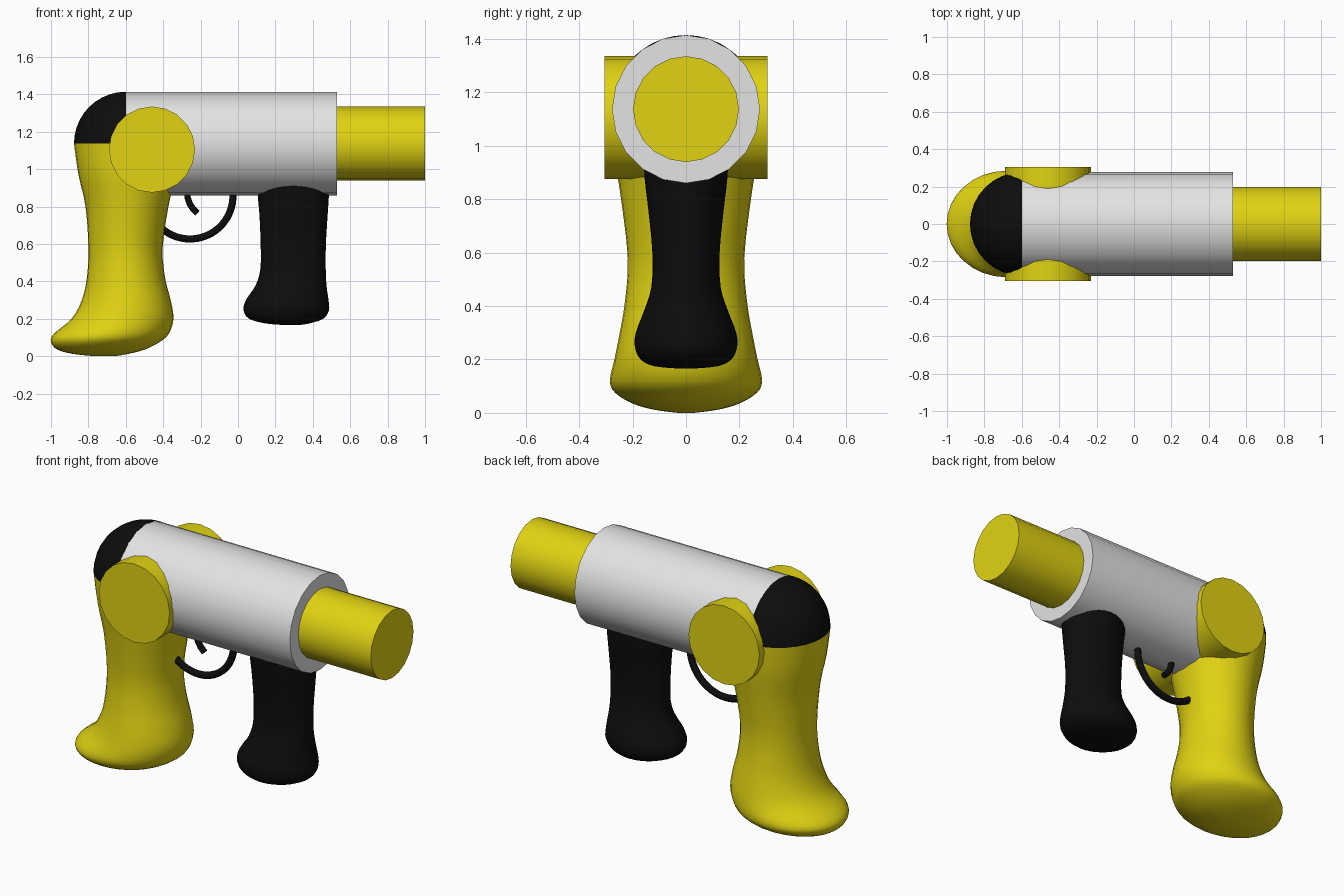
import bpy, bmesh, math
from mathutils import Matrix, Vector

cube = bpy.data.objects.get("Cube")
if cube:
    bpy.data.objects.remove(cube, do_unlink=True)


def material(name, rgb):
    mat = bpy.data.materials.new(name)
    mat.use_nodes = True
    color = (*rgb, 1)
    mat.diffuse_color = color
    mat.node_tree.nodes["Principled BSDF"].inputs["Base Color"].default_value = color
    return mat


YELLOW = material("yellow", (0.75, 0.65, 0.006))
GREY = material("light grey", (0.77, 0.77, 0.77))
BLACK = material("black", (0.004, 0.004, 0.004))

AXIS_Z = 1.137      # height of the body axis
BODY_R = 0.277
BACK_X = -0.6       # where the body meets the rear dome


def finish(bm, name, mat, angle=35):
    bmesh.ops.recalc_face_normals(bm, faces=bm.faces)
    mesh = bpy.data.meshes.new(name)
    bm.to_mesh(mesh)
    bm.free()
    mesh.materials.append(mat)
    obj = bpy.data.objects.new(name, mesh)
    bpy.context.collection.objects.link(obj)
    bpy.ops.object.select_all(action="DESELECT")
    obj.select_set(True)
    bpy.context.view_layer.objects.active = obj
    bpy.ops.object.shade_smooth_by_angle(angle=math.radians(angle))
    return obj


def cylinder(name, mat, radius, length, centre, axis):
    bm = bmesh.new()
    bmesh.ops.create_cone(bm, cap_ends=True, segments=20, radius1=radius, radius2=radius,
                          depth=length, matrix=Matrix.Translation(centre)
                          @ Matrix.Rotation(math.pi / 2, 4, axis))
    return finish(bm, name, mat)


def smooth_rows(rows, steps=3):
    """Catmull-Rom interpolation through the section rows."""
    pts = [Vector(r) for r in rows]
    pts = [pts[0]] + pts + [pts[-1]]
    out = []
    for a, b, c, d in zip(pts, pts[1:], pts[2:], pts[3:]):
        for i in range(steps):
            t = i / steps
            out.append(0.5 * (2 * b + (c - a) * t + (2 * a - 5 * b + 4 * c - d) * t ** 2
                              + (3 * b - a - 3 * c + d) * t ** 3))
    return out + [pts[-1]]


def loft(name, mat, rows, sides=32):
    """Stack of elliptical sections: height, back x, front x, half width."""
    bm = bmesh.new()
    rings = []
    for z, x0, x1, w in smooth_rows(rows):
        ring = []
        for i in range(sides):
            a = math.tau * i / sides
            ring.append(bm.verts.new(((x0 + x1) / 2 + (x1 - x0) / 2 * math.cos(a),
                                      w * math.sin(a), z)))
        rings.append(ring)
    for lower, upper in zip(rings, rings[1:]):
        for i in range(sides):
            j = (i + 1) % sides
            bm.faces.new((lower[i], lower[j], upper[j], upper[i]))
    bm.faces.new(rings[0])
    bm.faces.new(rings[-1])
    return finish(bm, name, mat)


def rod(name, mat, points, radius):
    curve = bpy.data.curves.new(name, "CURVE")
    curve.dimensions = "3D"
    curve.bevel_depth = radius
    curve.bevel_resolution = 3
    curve.use_fill_caps = True
    spline = curve.splines.new("POLY")
    spline.points.add(len(points) - 1)
    for p, (x, z) in zip(spline.points, points):
        p.co = (x, 0, z, 1)
    curve.materials.append(mat)
    obj = bpy.data.objects.new(name, curve)
    bpy.context.collection.objects.link(obj)
    return obj


# Body, barrel and the round side caps
cylinder("body", GREY, BODY_R, 0.53 - BACK_X, ((0.53 + BACK_X) / 2, 0, AXIS_Z), "Y")
cylinder("barrel", YELLOW, 0.198, 0.5, (0.75, 0, AXIS_Z), "Y")
for side, sign in (("left", 1), ("right", -1)):
    cylinder(side + "_side_cap".replace("left", ""), YELLOW, 0.23, 0.25,
             (-0.46, sign * 0.18, 1.105), "X")

# Rear dome: a quarter sphere closing the back of the body
bm = bmesh.new()
bmesh.ops.create_uvsphere(bm, u_segments=32, v_segments=20, radius=BODY_R)
for normal in ((1, 0, 0), (0, 0, -1)):
    bmesh.ops.bisect_plane(bm, geom=bm.verts[:] + bm.edges[:] + bm.faces[:], dist=1e-5,
                           plane_co=(0, 0, 0), plane_no=normal, clear_outer=True)
bmesh.ops.translate(bm, verts=bm.verts, vec=(BACK_X, 0, AXIS_Z))
finish(bm, "rear_dome", BLACK)

# Rear handle with a flared foot
loft("rear_handle", YELLOW, [
    (0.0, -0.76, -0.66, 0.03),
    (0.012, -0.88, -0.59, 0.12),
    (0.035, -0.965, -0.5, 0.2),
    (0.075, -1.0, -0.42, 0.265),
    (0.12, -0.985, -0.37, 0.285),
    (0.2, -0.89, -0.345, 0.268),
    (0.3, -0.835, -0.36, 0.248),
    (0.42, -0.808, -0.39, 0.228),
    (0.58, -0.8, -0.403, 0.218),
    (0.8, -0.815, -0.372, 0.243),
    (0.97, -0.853, -0.335, 0.268),
    (AXIS_Z, -0.877, -0.323, BODY_R),
])

# Front grip
loft("front_grip", BLACK, [
    (0.166, 0.26, 0.32, 0.03),
    (0.175, 0.15, 0.38, 0.12),
    (0.2, 0.06, 0.455, 0.17),
    (0.245, 0.03, 0.486, 0.191),
    (0.3, 0.042, 0.484, 0.188),
    (0.38, 0.095, 0.473, 0.158),
    (0.47, 0.12, 0.469, 0.13),
    (0.6, 0.121, 0.47, 0.126),
    (0.75, 0.115, 0.479, 0.14),
    (0.88, 0.104, 0.487, 0.155),
    (1.0, 0.1, 0.49, 0.16),
])

# Trigger guard and trigger
arc = [math.radians(-130 + 5 * i) for i in range(28)]
rod("trigger_guard", BLACK, [(-0.257 + 0.23 * math.cos(a), 0.857 + 0.23 * math.sin(a))
                             for a in arc], 0.02)
rod("trigger", BLACK, [(-0.272, 0.9), (-0.27, 0.85), (-0.258, 0.815), (-0.24, 0.787),
                       (-0.217, 0.765)], 0.018)
